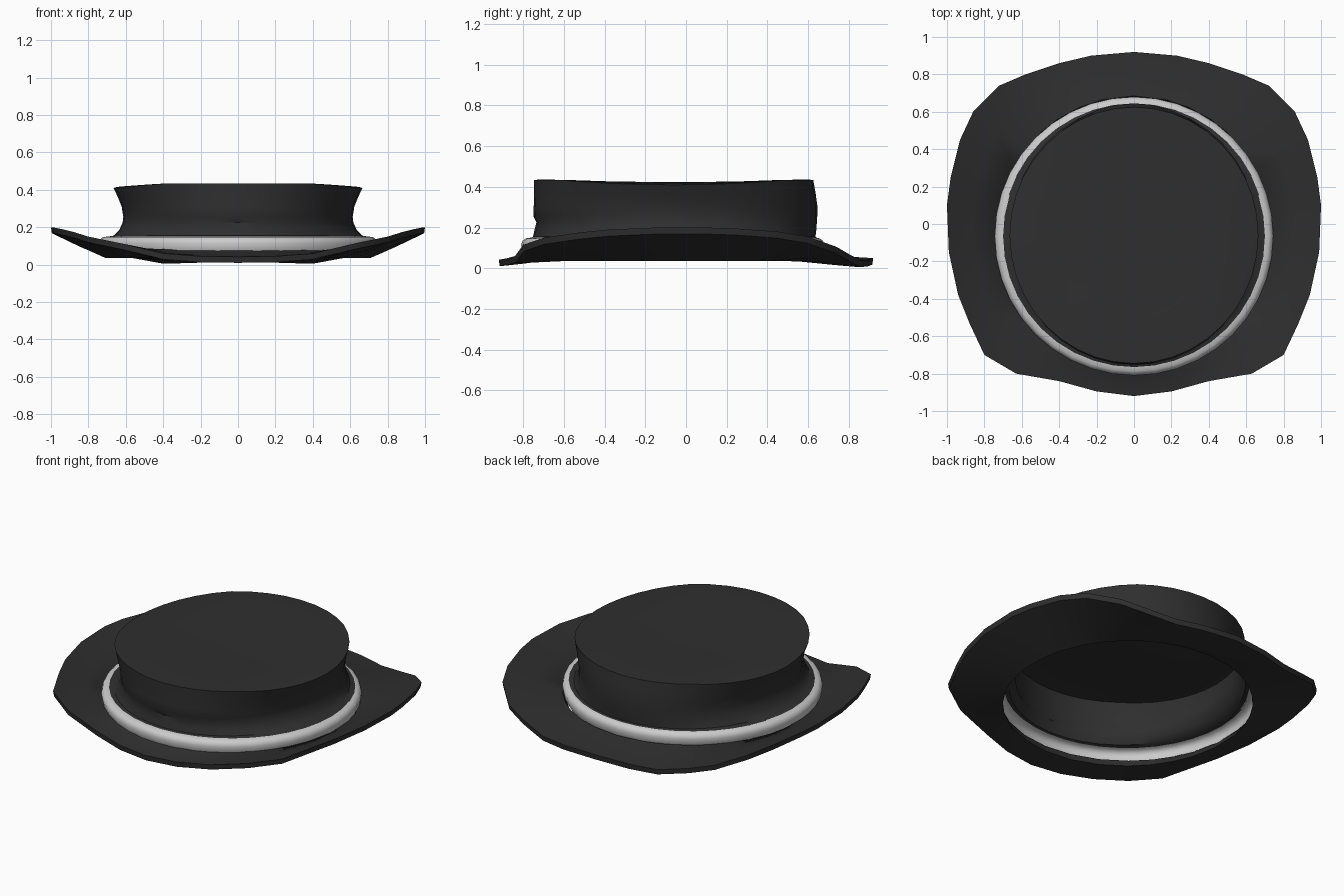
import bpy, bmesh, math

if "Cube" in bpy.data.objects:
    bpy.data.objects.remove(bpy.data.objects["Cube"])

CY = -0.055  # centre of the crown opening along y


def loft(name, rings, color=None, cap=False, closed=False, angle=40):
    """Skin a list of equal-length point rings."""
    bm = bmesh.new()
    loops = [[bm.verts.new(p) for p in ring] for ring in rings]
    n = len(loops[0])
    pairs = list(zip(loops, loops[1:]))
    if closed:
        pairs.append((loops[-1], loops[0]))
    for a, b in pairs:
        for i in range(n):
            j = (i + 1) % n
            bm.faces.new((a[i], a[j], b[j], b[i]))
    if cap:
        bm.faces.new(loops[-1])
    bmesh.ops.recalc_face_normals(bm, faces=bm.faces)
    me = bpy.data.meshes.new(name)
    bm.to_mesh(me)
    bm.free()
    ob = bpy.data.objects.new(name, me)
    bpy.context.collection.objects.link(ob)
    if color:
        mat = bpy.data.materials.get("felt") or bpy.data.materials.new("felt")
        mat.diffuse_color = color
        mat.use_nodes = True
        mat.node_tree.nodes["Principled BSDF"].inputs["Base Color"].default_value = mat.diffuse_color
        me.materials.append(mat)
    bpy.ops.object.select_all(action='DESELECT')
    ob.select_set(True)
    bpy.context.view_layer.objects.active = ob
    bpy.ops.object.shade_smooth_by_angle(angle=math.radians(angle))
    return ob


def oval(rx, front, back, z, angles, lift=0.0):
    """Oval ring; lift raises the front and back relative to the sides."""
    cy, ry = (front + back) / 2, (back - front) / 2
    return [(rx * math.sin(a), cy + ry * math.cos(a),
             z + lift * min(1, 1.5 * math.cos(a) ** 2)) for a in angles]


FELT = (0.028, 0.028, 0.028, 1)

# Brim: right half of the rim from back to front, (x, y, z of top edge)
half = [(0, .92, .05), (.23, .90, .042), (.40, .86, .037), (.58, .80, .07),
        (.72, .74, .105), (.86, .60, .155), (.93, .45, .18), (.98, .25, .195),
        (1.0, .10, .20), (.99, -.15, .20), (.94, -.38, .19), (.88, -.53, .175),
        (.80, -.70, .15), (.63, -.80, .115), (.40, -.84, .06), (.20, -.895, .045),
        (0, -.92, .042)]
rim = half + [(-x, y, z) for x, y, z in half[-2:0:-1]]
brim_angles = [math.atan2(x, y - CY) for x, y, z in rim]
inner_top = oval(.735, -.79, .685, .08, brim_angles)
inner_low = oval(.71, -.775, .665, .035, brim_angles)
low_rim = [(x * .995, y * .995, z - .032) for x, y, z in rim]


def between(a, b, t, dz):
    return [tuple(p + (q - p) * t + (dz if k == 2 else 0)
                  for k, (p, q) in enumerate(zip(u, v))) for u, v in zip(a, b)]


loft("brim", [inner_top, between(inner_top, rim, .5, -.008), rim, low_rim,
              between(inner_low, low_rim, .5, -.004), inner_low],
     FELT, closed=True, angle=45)

# Hat band: open shell with a rounded upper edge
fine = [2 * math.pi * i / 40 for i in range(40)]
loft("band", [oval(rx, CY - rx - .01, CY + rx - .01, z, fine) for rx, z in
              [(.720, .045), (.738, .08), (.745, .115), (.738, .135),
               (.722, .147), (.70, .15)]])

# Crown: pinched at the sides, nearly upright front and back
crown_profile = [(.705, -.765, .645, .149, 0), (.665, -.752, .636, .155, 0),
                 (.635, -.745, .64, .185, 0), (.617, -.735, .643, .225, 0),
                 (.613, -.75, .645, .255, 0), (.622, -.748, .645, .31, 0),
                 (.642, -.746, .637, .36, .008), (.665, -.746, .625, .41, .024),
                 (.645, -.73, .61, .416, .019), (.42, -.50, .39, .422, .006),
                 (.18, -.24, .14, .424, 0)]
loft("crown", [oval(rx, f, b, z, fine, lift) for rx, f, b, z, lift in crown_profile],
     FELT, cap=True, angle=40)
